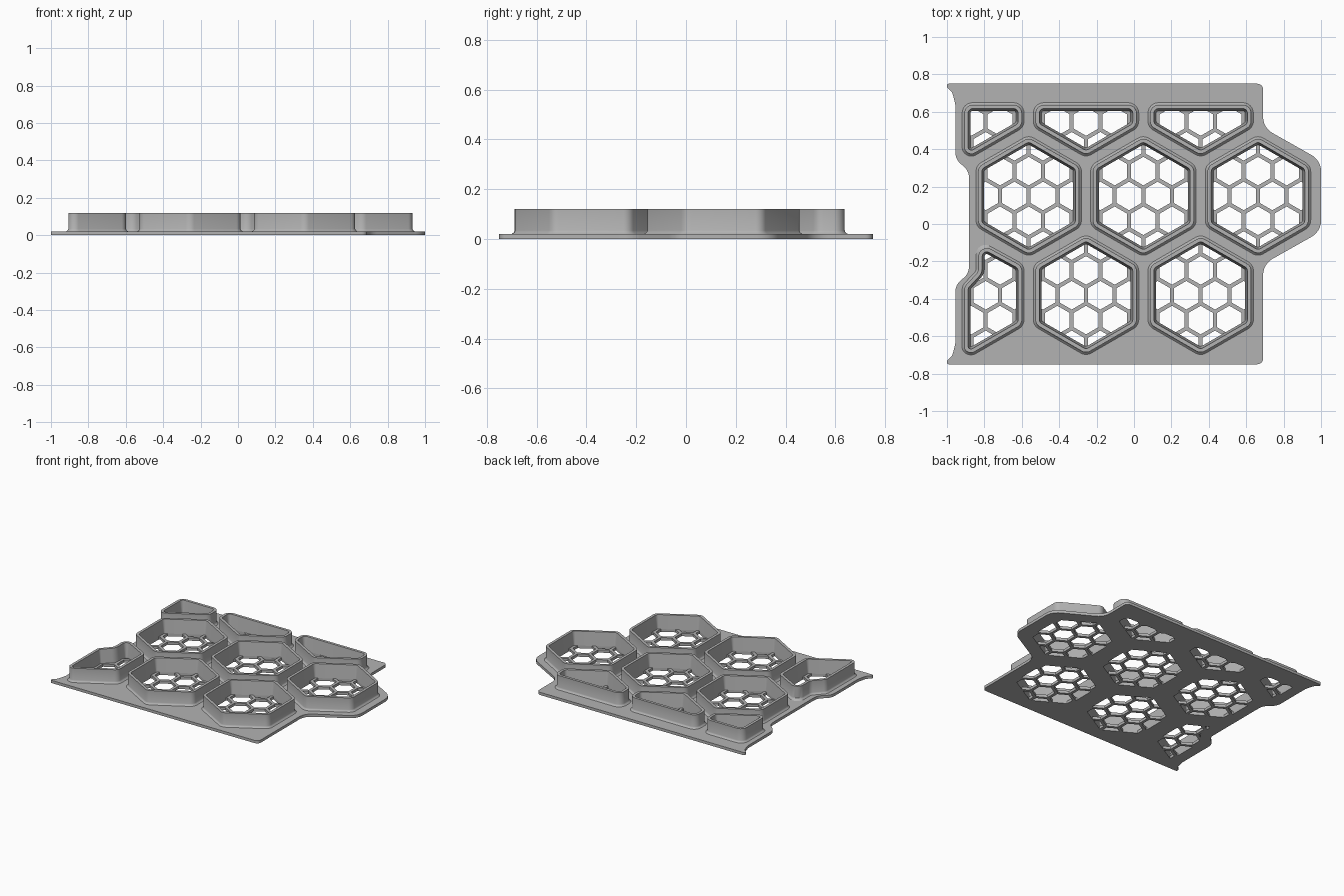
import bpy, bmesh, math
from mathutils import Vector

if "Cube" in bpy.data.objects:
    bpy.data.objects.remove(bpy.data.objects["Cube"])

grey = bpy.data.materials.new("plain grey")
grey.use_nodes = True
grey.diffuse_color = (0.45, 0.45, 0.45, 1)
grey.node_tree.nodes["Principled BSDF"].inputs["Base Color"].default_value = grey.diffuse_color

PLATE = 0.02          # plate thickness
TOP = 0.12            # rim height
APOTHEM = 0.27        # cup outer half width
PITCH = 0.613         # cup spacing
ROW = PITCH * math.sqrt(3) / 2
CX, CY = 0.05, 0.15   # centre of the middle cup


def hexagon(x, y, apothem):
    r = apothem / math.cos(math.pi / 6)
    return [Vector((x + r * math.cos(a), y + r * math.sin(a)))
            for a in (math.radians(30 + 60 * k) for k in range(6))]


def area(poly):
    return sum(a.cross(b) for a, b in zip(poly, poly[1:] + poly[:1])) / 2


def clip(poly, cutter):
    """Keep the part of poly inside a convex counter-clockwise cutter."""
    for a, b in zip(cutter, cutter[1:] + cutter[:1]):
        side = [(b - a).cross(p - a) for p in poly]
        out = []
        for i, p in enumerate(poly):
            j = (i + 1) % len(poly)
            if side[i] >= 0:
                out.append(p)
            if side[i] * side[j] < 0:
                out.append(p.lerp(poly[j], side[i] / (side[i] - side[j])))
        poly = out
    return [p for i, p in enumerate(poly) if (p - poly[i - 1]).length > 1e-4]


def offset(poly, d):
    """Grow (or shrink, if negative) a polygon with mitred corners."""
    out = []
    for i, p in enumerate(poly):
        e, f = (p - poly[i - 1]).normalized(), (poly[(i + 1) % len(poly)] - p).normalized()
        m, n = Vector((e.y, -e.x)), Vector((f.y, -f.x))
        out.append(p + (m + n) * d / (1 + m.dot(n)))
    return out


def fillet(poly, radius, grow=0, steps=6):
    """Round each corner; grow keeps offset outlines concentric."""
    out = []
    for i, p in enumerate(poly):
        a, b = poly[i - 1] - p, poly[(i + 1) % len(poly)] - p
        r = radius[i] if isinstance(radius, list) else radius
        r += grow if b.cross(a) > 0 else -grow
        half = a.angle(b) / 2
        t = min(r / math.tan(half), 0.48 * a.length, 0.48 * b.length)
        r = t * math.tan(half)
        a, b = a.normalized(), b.normalized()
        mid = (a + b).normalized()
        centre = p + mid * r / math.sin(half)
        start, end = p + a * t - centre, p + b * t - centre
        turn = start.angle_signed(end)
        for k in range(steps + 1):
            s = -turn * k / steps
            out.append(centre + Vector((start.x * math.cos(s) - start.y * math.sin(s),
                                        start.x * math.sin(s) + start.y * math.cos(s))))
    return out


def finish(bm, name):
    mesh = bpy.data.meshes.new(name)
    bmesh.ops.recalc_face_normals(bm, faces=bm.faces)
    bm.to_mesh(mesh)
    bm.free()
    mesh.materials.clear()
    mesh.materials.append(grey)
    ob = bpy.data.objects.new(name, mesh)
    bpy.context.collection.objects.link(ob)
    bpy.ops.object.select_all(action='DESELECT')
    ob.select_set(True)
    bpy.context.view_layer.objects.active = ob
    bpy.ops.object.shade_smooth_by_angle(angle=math.radians(30))


# Cup outlines: full hexagons, trimmed along the back and left borders
border = [Vector(p) for p in ((-0.907, -1), (1, -1), (1, 0.637), (-0.907, 0.637))]
cups = {}
for row, name, first, last in ((-1, "front", -0.5, 0.5), (0, "middle", -1, 1), (1, "back", -1.5, 0.5)):
    for k in range(int(last - first) + 1):
        shape = hexagon(CX + (first + k) * PITCH, CY + row * ROW, APOTHEM)
        cups[f"{name}_cup_{k + 1}"] = clip(shape, border)

# Notched cup at the front left corner of the layout
h = hexagon(CX - 1.5 * PITCH, CY - ROW, APOTHEM)
cups["notched_cup"] = [h[4], h[5], h[0], Vector((-0.832, -0.098)), Vector((-0.832, -0.255)),
                       Vector((-0.907, -0.335)), Vector((-0.907, -0.676))]

# Raised walls: base flare, outer wall, flat rim, sloped inner wall
PROFILE = ((0.012, PLATE), (0.003, 0.027), (0, 0.034), (0, TOP), (-0.02, TOP), (-0.032, PLATE))
CORNER = 0.045
for name, shape in cups.items():
    bm = bmesh.new()
    rings = [[bm.verts.new((p.x, p.y, z)) for p in fillet(offset(shape, d), CORNER, d)]
             for d, z in PROFILE]
    for lower, upper in zip(rings, rings[1:]):
        for i in range(len(lower)):
            bm.faces.new((lower[i - 1], lower[i], upper[i], upper[i - 1]))
    finish(bm, name)

# Base plate outline with the rounded tab on one side and curled corners
half_left = [(-1, 0.75, 0.01), (-1, 0.732, 0.01), (-0.972, 0.705, 0.05), (-0.955, 0.64, 0.08)]
outline = half_left + [(-0.955, 0.345, 0.08), (-0.882, 0.285, 0.08),
                       (-0.882, -0.265, 0.08), (-0.955, -0.325, 0.08)]
outline += [(x, -y, r) for x, y, r in reversed(half_left)]
outline += [(0.69, -0.75, 0.03), (0.69, -0.215, 0.1), (1, -0.04, 0.1),
            (1, 0.34, 0.1), (0.69, 0.515, 0.1), (0.69, 0.75, 0.03)]
loops = [fillet([Vector(p[:2]) for p in outline], [p[2] for p in outline])]

# Honeycomb openings inside each cup
CELL = PITCH / 4
for shape in cups.values():
    floor = fillet(offset(shape, -0.032), CORNER, -0.032)
    for j in range(-8, 9):
        for i in range(-9, 9):
            cell = hexagon(CX + (i + 0.5 + (j % 2) / 2) * CELL, CY + j * ROW / 4, CELL / 2 - 0.0105)
            hole = clip(floor, cell)
            if len(hole) > 2 and area(hole) > 1e-4:
                loops.append(hole)

# Filled flat curve, extruded to the plate thickness
curve = bpy.data.curves.new("plate_outline", 'CURVE')
curve.dimensions, curve.fill_mode, curve.extrude = '2D', 'BOTH', PLATE / 2
for loop in loops:
    spline = curve.splines.new('POLY')
    spline.points.add(len(loop) - 1)
    for point, p in zip(spline.points, loop):
        point.co = (p.x, p.y, 0, 1)
    spline.use_cyclic_u = True
helper = bpy.data.objects.new("plate_outline", curve)
bpy.context.collection.objects.link(helper)
flat = bpy.data.meshes.new_from_object(helper.evaluated_get(bpy.context.evaluated_depsgraph_get()))
bpy.data.objects.remove(helper)
bm = bmesh.new()
bm.from_mesh(flat)
bpy.data.meshes.remove(flat)
bmesh.ops.remove_doubles(bm, verts=bm.verts, dist=1e-5)
bmesh.ops.translate(bm, verts=bm.verts, vec=(0, 0, PLATE / 2))
finish(bm, "honeycomb_base_plate")
